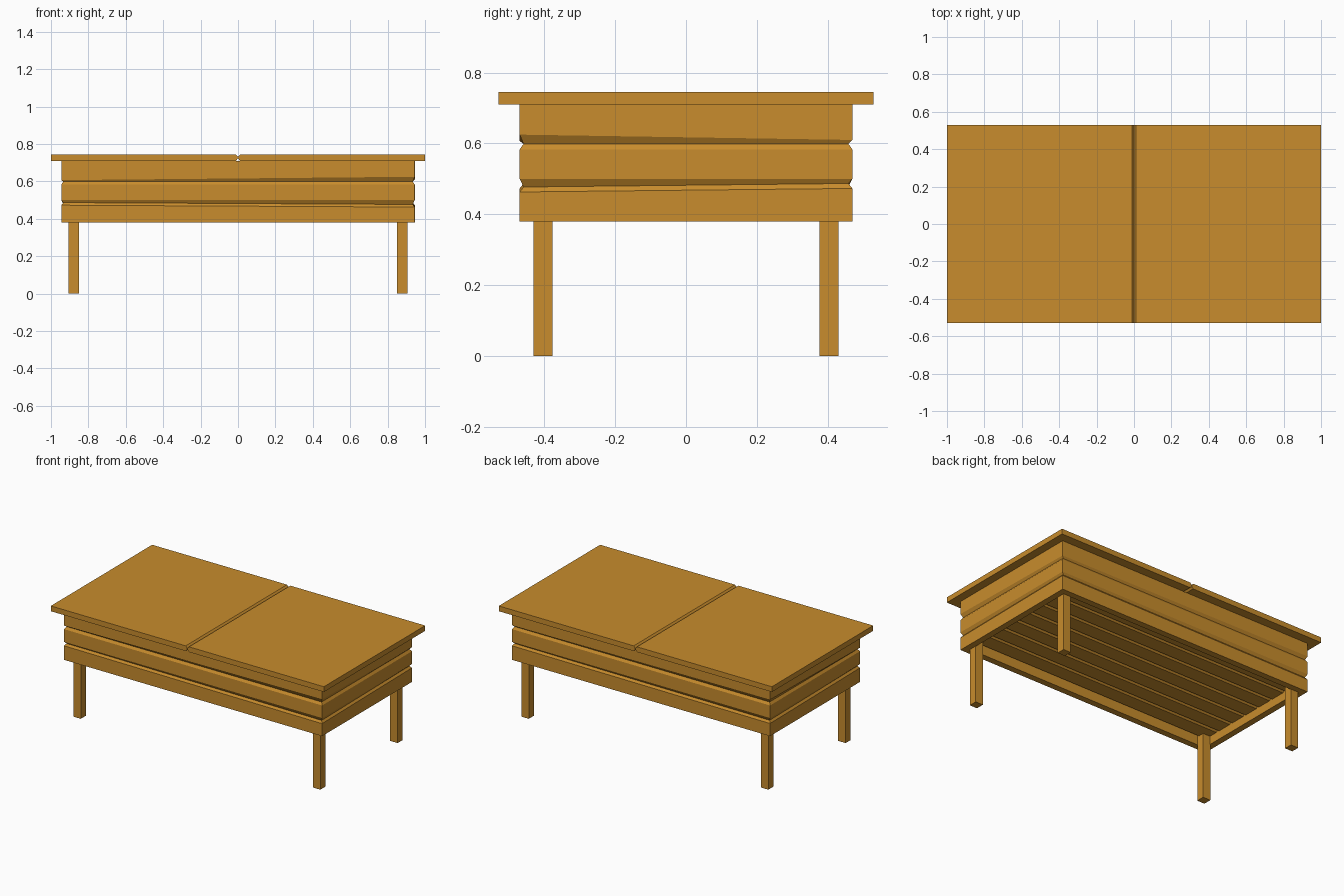
import bpy, bmesh

if "Cube" in bpy.data.objects:
    bpy.data.objects.remove(bpy.data.objects["Cube"], do_unlink=True)

wood = bpy.data.materials.new("warm wood")
wood.use_nodes = True
COLOUR = (0.58, 0.265, 0.026, 1)
wood.diffuse_color = COLOUR
wood.node_tree.nodes["Principled BSDF"].inputs["Base Color"].default_value = COLOUR

HX, HY = 0.945, 0.47      # outer half size of the box
BOTTOM, TOP = 0.38, 0.71  # box heights
WALL = 0.042
GROOVE = 0.011


def loft(name, start, end):
    """Board made from two matching end sections."""
    bm = bmesh.new()
    a = [bm.verts.new(p) for p in start]
    b = [bm.verts.new(p) for p in end]
    bm.faces.new(a)
    bm.faces.new(b)
    n = len(a)
    for i in range(n):
        j = (i + 1) % n
        bm.faces.new((a[i], a[j], b[j], b[i]))
    bmesh.ops.recalc_face_normals(bm, faces=bm.faces)
    mesh = bpy.data.meshes.new(name)
    bm.to_mesh(mesh)
    bm.free()
    mesh.materials.append(wood)
    obj = bpy.data.objects.new(name, mesh)
    bpy.context.collection.objects.link(obj)
    return obj


# Hand-cut groove heights at each corner: lower seam, top of upper bevel
SEAMS = {(-1, -1): (0.487, 0.607), (1, -1): (0.477, 0.625),
         (1, 1): (0.487, 0.61), (-1, 1): (0.478, 0.622)}


def section(corner, row):
    """Mitred end section of a wall board at one corner."""
    seam, upper = SEAMS[corner]
    if row == 0:
        outline = [(WALL, BOTTOM), (0, BOTTOM), (0, seam - 0.014), (GROOVE, seam), (WALL, seam)]
    elif row == 1:
        outline = [(WALL, seam), (GROOVE, seam), (0, 0.5), (0, 0.583), (GROOVE, 0.599), (WALL, 0.599)]
    else:
        outline = [(WALL, 0.599), (GROOVE, 0.599), (0, upper), (0, TOP), (WALL, TOP)]
    sx, sy = corner
    return [(sx * (HX - d), sy * (HY - d), z) for d, z in outline]


# Box walls: three stacked boards on each side
corners = list(SEAMS)
for i, side in enumerate(("front", "left", "back", "right")):
    for row, level in enumerate(("lower", "middle", "upper")):
        loft(f"{side}_{level}_board", section(corners[i], row), section(corners[(i + 1) % 4], row))

# Lid: two slabs with chamfered edges where they meet
for s, side in ((-1, "right"), (1, "left")):
    c, z0, z1 = 0.012, TOP, 0.745
    outline = [(1, z0), (1, z1), (c, z1), (0.001, z1 - c), (0.001, z0 + c), (c, z0)]
    loft(f"{side}_lid", *[[(s * x, y, z) for x, z in outline] for y in (-0.53, 0.53)])

# Floor: boards running lengthwise with chamfered lower edges
COUNT = 7
width = 2 * (HY - WALL) / COUNT
for k in range(COUNT):
    y0 = -HY + WALL + k * width
    y1, c, z0, z1 = y0 + width, 0.012, 0.435, 0.47
    outline = [(y0, z1), (y0, z0 + c), (y0 + c, z0), (y1 - c, z0), (y1, z0 + c), (y1, z1)]
    loft(f"floor_board_{k + 1}", *[[(x, y, z) for y, z in outline] for x in (WALL - HX, HX - WALL)])

# Legs
for sx, xname in ((-1, "right"), (1, "left")):
    for sy, yname in ((-1, "front"), (1, "back")):
        outline = [(0.85, 0.377), (0.905, 0.377), (0.905, 0.431), (0.85, 0.431)]
        loft(f"{yname}_{xname}_leg", *[[(sx * x, sy * y, z) for x, y in outline] for z in (0, 0.46)])
